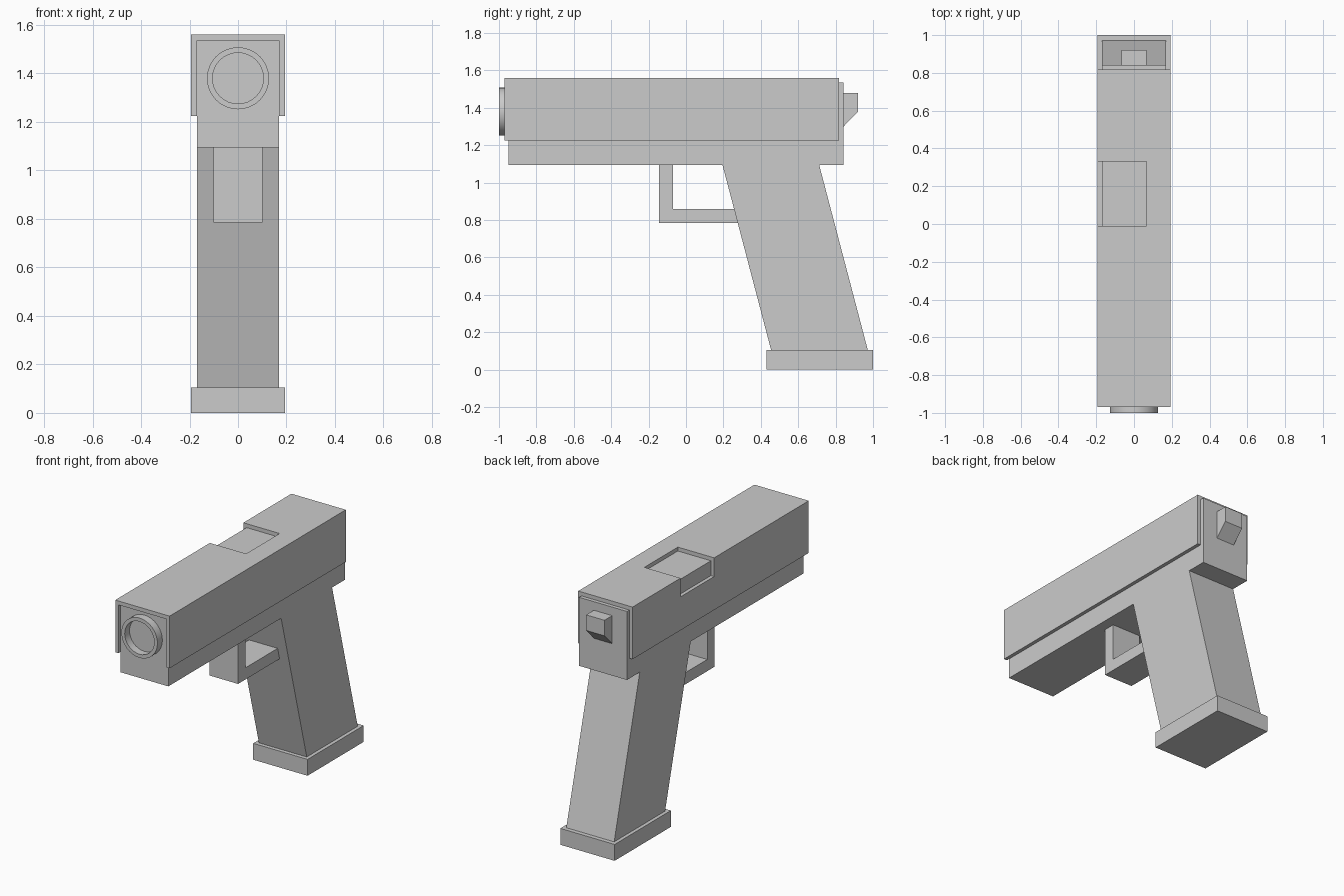
import bpy, bmesh, math
from mathutils import Vector

if "Cube" in bpy.data.objects:
    bpy.data.objects.remove(bpy.data.objects["Cube"])


def prism(name, profile, axis, start, end):
    """Extrude a closed 2D profile along x (profile = y,z) or y (profile = x,z)."""
    def place(p):
        return (start, p[0], p[1]) if axis == 'x' else (p[0], start, p[1])
    bm = bmesh.new()
    face = bm.faces.new([bm.verts.new(place(p)) for p in profile])
    extruded = bmesh.ops.extrude_face_region(bm, geom=[face])
    step = Vector((end - start, 0, 0) if axis == 'x' else (0, end - start, 0))
    bmesh.ops.translate(bm, vec=step, verts=[v for v in extruded['geom']
                                             if isinstance(v, bmesh.types.BMVert)])
    bmesh.ops.recalc_face_normals(bm, faces=bm.faces)
    mesh = bpy.data.meshes.new(name)
    bm.to_mesh(mesh)
    bm.free()
    obj = bpy.data.objects.new(name, mesh)
    bpy.context.collection.objects.link(obj)
    return obj


def rect(a0, a1, z0, z1):
    return [(a0, z0), (a1, z0), (a1, z1), (a0, z1)]


OUT, IN = 0.193, 0.17        # half widths of slide and frame

# Frame and raked grip in one side profile
prism("frame_and_grip",
      [(-0.95, 1.535), (-0.95, 1.095), (0.195, 1.095), (0.455, 0.105),
       (0.972, 0.105), (0.712, 1.095), (0.842, 1.095), (0.842, 1.535)],
      'x', -IN, IN)

# Magazine base plate
prism("base_plate", rect(0.43, 1.0, 0, 0.105), 'x', -OUT, OUT)

# Slide: thin inverted-U shell over the frame
slide = prism("slide",
              [(-OUT, 1.225), (-OUT, 1.56), (OUT, 1.56), (OUT, 1.225),
               (IN, 1.225), (IN, 1.535), (-IN, 1.535), (-IN, 1.225)],
              'y', -0.97, 0.818)

# Port cut through the top and left wall of the slide
cutter = prism("port_cutter", rect(-0.01, 0.33, 1.44, 1.7), 'x', -0.3, 0.065)
cutter.hide_render = True
cutter.hide_set(True)
port = slide.modifiers.new("port", 'BOOLEAN')
port.operation = 'DIFFERENCE'
port.solver = 'EXACT'
port.object = cutter

# Barrel: round cup-ended tube turned from a short radial profile
bm = bmesh.new()
outline = [(0.128, -0.94), (0.128, -1.0), (0.105, -1.0), (0.105, -0.951), (0, -0.951)]
verts = [bm.verts.new((r, y, 1.38)) for r, y in outline]
edges = [bm.edges.new(pair) for pair in zip(verts, verts[1:])]
bmesh.ops.spin(bm, geom=verts + edges, cent=(0, 0, 1.38), axis=(0, 1, 0),
               angle=math.tau, steps=32)
bmesh.ops.remove_doubles(bm, verts=bm.verts, dist=0.0005)
bmesh.ops.recalc_face_normals(bm, faces=bm.faces)
# open shell: make sure the muzzle rim faces forward
rim = min(bm.faces, key=lambda f: f.calc_center_median().y)
if rim.normal.y > 0:
    bmesh.ops.reverse_faces(bm, faces=bm.faces)
mesh = bpy.data.meshes.new("barrel")
bm.to_mesh(mesh)
bm.free()
barrel = bpy.data.objects.new("barrel", mesh)
bpy.context.collection.objects.link(barrel)
bpy.context.view_layer.objects.active = barrel
barrel.select_set(True)
bpy.ops.object.shade_smooth_by_angle(angle=math.radians(30))

# L-shaped guard running back into the grip
prism("guard",
      [(-0.145, 1.095), (-0.145, 0.785), (0.30, 0.785), (0.30, 0.86),
       (-0.07, 0.86), (-0.07, 1.095)],
      'x', -0.102, 0.102)

# Hammer at the rear of the frame
prism("hammer", [(0.842, 1.48), (0.92, 1.48), (0.92, 1.38), (0.842, 1.30)],
      'x', -0.065, 0.065)
